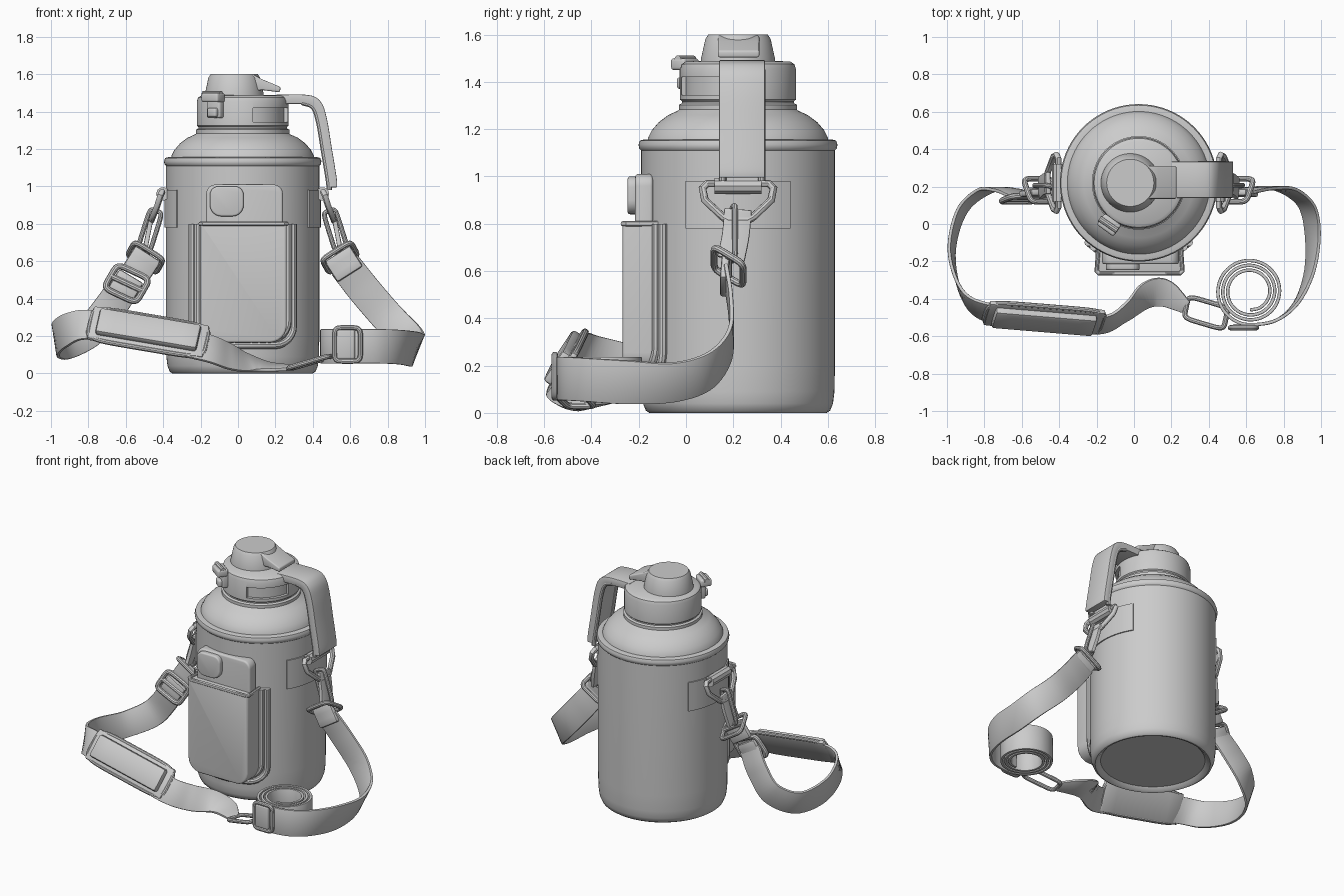
import bpy, bmesh, math
from mathutils import Vector, Matrix

if "Cube" in bpy.data.objects:
    bpy.data.objects.remove(bpy.data.objects["Cube"])

CX, CY = 0.025, 0.22          # bottle axis


def finish(name, bm, bevel=0.0, seg=3):
    bmesh.ops.recalc_face_normals(bm, faces=bm.faces)
    me = bpy.data.meshes.new(name)
    bm.to_mesh(me)
    bm.free()
    ob = bpy.data.objects.new(name, me)
    bpy.context.collection.objects.link(ob)
    if bevel:
        m = ob.modifiers.new("bevel", 'BEVEL')
        m.width, m.segments, m.limit_method = bevel, seg, 'ANGLE'
        m.angle_limit = math.radians(40)
    return ob


def skin(bm, rings, closed=False):
    for a, b in zip(rings, rings[1:]):
        n = len(a)
        for i in range(n):
            bm.faces.new((a[i], a[(i + 1) % n], b[(i + 1) % n], b[i]))
    bm.faces.new(rings[0])
    bm.faces.new(rings[-1])


def lathe(name, prof, cx=CX, cy=CY, n=80):
    bm = bmesh.new()
    rings = [[bm.verts.new((cx + r * math.cos(k * math.tau / n), cy + r * math.sin(k * math.tau / n), z))
              for k in range(n)] for r, z in prof]
    skin(bm, rings)
    return finish(name, bm)


def smooth(pts, k):
    p = [Vector(q) for q in pts]
    p = [2 * p[0] - p[1]] + p + [2 * p[-1] - p[-2]]
    out = []
    for i in range(1, len(p) - 2):
        a, b, c, d = p[i - 1:i + 3]
        for j in range(k):
            t = j / k
            out.append(0.5 * (2 * b + (c - a) * t + (2 * a - 5 * b + 4 * c - d) * t * t
                              + (3 * b - a - 3 * c + d) * t ** 3))
    return out + [p[-2]]


def ribbon(name, ctrl, hw, th, k=8, bevel=0.005):
    """Strip along a path; each control point is x,y,z + width direction."""
    s = smooth(ctrl, k)
    pos = [Vector(q[:3]) for q in s]
    bm, rings = bmesh.new(), []
    for i, q in enumerate(s):
        t = (pos[min(i + 1, len(s) - 1)] - pos[max(i - 1, 0)]).normalized()
        w = Vector(q[3:6])
        size = w.length
        w = (w - t * w.dot(t)).normalized()
        nrm = t.cross(w) * th / 2
        w = w * size * hw
        rings.append([bm.verts.new(pos[i] + o) for o in (w + nrm, w - nrm, -w - nrm, -w + nrm)])
    skin(bm, rings)
    return finish(name, bm, bevel, 2)


def tube(name, pts, r, cyclic=True):
    cu = bpy.data.curves.new(name, 'CURVE')
    cu.dimensions, cu.bevel_depth, cu.bevel_resolution, cu.use_fill_caps = '3D', r, 3, True
    sp = cu.splines.new('POLY')
    sp.points.add(len(pts) - 1)
    for p, q in zip(sp.points, pts):
        p.co = (*q, 1)
    sp.use_cyclic_u = cyclic
    ob = bpy.data.objects.new(name, cu)
    bpy.context.collection.objects.link(ob)
    return ob


def frame(name, c, u, v, hu, hv, r, bar=False):
    """Rounded rectangular wire ring, optionally with a middle bar."""
    c, u, v = Vector(c), Vector(u).normalized(), Vector(v).normalized()
    pw = lambda x: math.copysign(abs(x) ** 0.35, x)
    tube(name, [c + u * hu * pw(math.cos(a)) + v * hv * pw(math.sin(a))
                for a in (math.tau * (i + .5) / 40 for i in range(40))], r)
    if bar:
        tube(name + "_bar", [c - u * hu, c + u * hu], r, False)


def prism(name, outline, y0, y1, bevel):
    bm = bmesh.new()
    skin(bm, [[bm.verts.new((x, y, z)) for x, z in outline] for y in (y0, y1)])
    return finish(name, bm, bevel)


def rrect(x0, x1, z0, z1, rb, rt, n=6):
    out = []
    for cx, cz, r, a0 in ((x0 + rb, z0 + rb, rb, 180), (x1 - rb, z0 + rb, rb, 270),
                          (x1 - rt, z1 - rt, rt, 0), (x0 + rt, z1 - rt, rt, 90)):
        out += [(cx + r * math.cos(math.radians(a0 + 90 * i / n)),
                 cz + r * math.sin(math.radians(a0 + 90 * i / n))) for i in range(n + 1)]
    return out


def patch(name, a0, a1, z0, z1, r0, r1, n=16):
    """Panel wrapped round the bottle axis."""
    bm, rings = bmesh.new(), []
    for i in range(n + 1):
        a = math.radians(a0 + (a1 - a0) * i / n)
        rings.append([bm.verts.new((CX + r * math.cos(a), CY + r * math.sin(a), z))
                      for r, z in ((r0, z0), (r1, z0), (r1, z1), (r0, z1))])
    skin(bm, rings)
    return finish(name, bm)


def box(name, loc, size, rz=0, bevel=0.012):
    bm = bmesh.new()
    bmesh.ops.create_cube(bm, size=1, matrix=Matrix.Translation(loc) @ Matrix.Rotation(rz, 4, 'Z')
                          @ Matrix.Diagonal((*size, 1)))
    return finish(name, bm, bevel)


# Bottle: sleeve, hem, shoulder, cap
lathe("sleeve", [(0.01, 0.025), (0.34, 0.025), (0.36, 0.004), (0.375, 0), (0.39, 0.01), (0.402, 0.04),
                 (0.408, 0.09), (0.41, 0.2), (0.41, 1.11), (0.418, 1.118), (0.421, 1.135),
                 (0.415, 1.152), (0.395, 1.157), (0.01, 1.157)])
lathe("shoulder", [(0.01, 1.14), (0.385, 1.14), (0.38, 1.165), (0.365, 1.195), (0.335, 1.23),
                   (0.295, 1.26), (0.255, 1.278), (0.235, 1.295), (0.01, 1.295)])
cap = lathe("cap", [(0.01, 1.275), (0.235, 1.275), (0.25, 1.283), (0.25, 1.303), (0.237, 1.31),
                    (0.237, 1.318), (0.245, 1.325), (0.245, 1.455), (0.238, 1.475), (0.22, 1.487), (0.01, 1.49)])
slot = patch("slot_cutter", -77, -10, 1.345, 1.42, 0.225, 0.3)
slot.hide_render = True
cut = cap.modifiers.new("slot", 'BOOLEAN')
cut.operation, cut.object = 'DIFFERENCE', slot

# Flip lid with tongue
lathe("flip_lid", [(0.01, 1.47), (0.158, 1.47), (0.156, 1.5), (0.138, 1.582), (0.126, 1.6), (0.01, 1.6)], -0.02, CY, 64)
prism("lid_tongue", [(-0.02, 1.5), (0.13, 1.515), (0.225, 1.503), (0.227, 1.532), (0.13, 1.572),
                     (0.085, 1.596), (-0.02, 1.598)], 0.135, 0.31, 0.008)

# Carry handle
hp = ((0.2, 1.465), (0.36, 1.465), (0.42, 1.44), (0.45, 1.36), (0.477, 1.2), (0.503, 1.04), (0.505, 0.995))
ribbon("carry_handle", [(x, 0.237, z, 0, 1, 0) for x, z in hp], 0.097, 0.05, 8, 0.018)
for i, y in enumerate((0.155, 0.32)):
    tube("handle_rim_%d" % i, [q + Vector((-0.018, 0, -0.015)) for q in
                               smooth([(x, y, z) for x, z in hp[1:]], 6)], 0.016, False)

# Latch on the cap
rz = math.radians(-36)
box("latch_base", (-0.12, 0.015, 1.42), (0.09, 0.05, 0.11), rz)
box("latch_button", (-0.133, -0.005, 1.475), (0.11, 0.075, 0.05), rz)
box("latch_tip", (-0.13, -0.005, 1.395), (0.06, 0.05, 0.05), rz)
tube("latch_pin", [(-0.185, 0.03, 1.495), (-0.09, -0.035, 1.495)], 0.017, False)

# Phone in front pocket
prism("phone", rrect(-0.17, 0.24, 0.3, 1.01, 0.04, 0.05), -0.215, -0.14, 0.012)
prism("phone_camera", rrect(-0.15, 0.03, 0.84, 1.0, 0.06, 0.045), -0.247, -0.2, 0.01)
prism("pocket", rrect(-0.2, 0.26, 0.165, 0.8, 0.09, 0.012), -0.268, -0.06, 0.02)
tube("pocket_lip", [(-0.19, -0.12, 0.8), (-0.2, -0.25, 0.8), (-0.185, -0.265, 0.8), (0.245, -0.265, 0.8),
                    (0.26, -0.25, 0.8), (0.25, -0.12, 0.8)], 0.012, False)
for nm, g, r in (("pocket_piping", 0.27, 0.02), ("pocket_seam", 0.24, 0.022)):
    u = [(CX - g, 0.8)] + rrect(CX - g, CX + g, 0.425 - g - 0.005, 0.8, 0.1, 0.01)[:14] + [(CX + g, 0.8)]
    dense = []
    for a, b in zip(u, u[1:]):
        dense += [(a[0] + (b[0] - a[0]) * j / 8, a[1] + (b[1] - a[1]) * j / 8) for j in range(8)]
    tube(nm, [(x, CY - math.sqrt(0.418 ** 2 - (x - CX) ** 2), z) for x, z in dense + [u[-1]]], r, False)

# Side patches and strap hardware, mirrored
for s, side in ((1, "right"), (-1, "left")):
    X = lambda x: CX + s * (x - CX)
    a = 0 if s > 0 else 180
    patch(side + "_patch", a - 32, a + 32, 0.78, 0.98, 0.40, 0.418)
    tube(side + "_bar_sleeve", [(X(0.452), 0.12, 0.96), (X(0.452), 0.32, 0.96)], 0.036, False)
    tube(side + "_ring", [(X(x), y, z) for x, y, z in (
        (0.455, 0.09, 0.97), (0.455, 0.35, 0.97), (0.465, 0.37, 0.95), (0.48, 0.36, 0.9), (0.51, 0.28, 0.825),
        (0.515, 0.26, 0.815), (0.515, 0.18, 0.815), (0.51, 0.16, 0.825), (0.48, 0.08, 0.9), (0.465, 0.07, 0.95))], 0.017)
    ribbon(side + "_tab", [(X(0.508), 0.22, 0.86, 0, 1, 0), (X(0.53), 0.21, 0.75, 0, 1, 0),
                           (X(0.55), 0.19, 0.65, 0, 1, 0.1)], 0.058, 0.025)
    frame(side + "_link", (X(0.522), 0.2, 0.76), (s * 0.3, 0, -0.95), (s * 0.9, 0.2, 0.3), 0.115, 0.035, 0.013)
    frame(side + "_buckle", (X(0.545), 0.18, 0.62), (s * 0.8, 0, 0.5), (s * 0.25, 0.75, -0.45), 0.09, 0.075, 0.015, True)
    ribbon(side + "_buckle_wrap", [(X(0.53), 0.17, 0.64, s * .8, 0, .5), (X(0.6), 0.16, 0.53, s * .8, 0, .5)], 0.085, 0.035, 3, 0.012)
frame("left_adjuster", (-0.595, 0.135, 0.48), (-0.85, 0, 0.4), (-0.5, -0.2, -0.85), 0.095, 0.075, 0.017, True)
ribbon("left_adjuster_wrap", [(-0.57, 0.15, 0.52, -.85, 0, .4), (-0.63, 0.14, 0.42, -.85, 0, .4)], 0.08, 0.035, 3, 0.012)

# Right strap ending in a rolled coil
coil = []
for i in range(37):
    a, r = -math.pi / 2 - i * math.tau / 12, 0.178 - 0.078 * i / 36
    coil.append((0.62 + r * math.cos(a), -0.36 + r * math.sin(a), 0.145, 0, 0, 1))
ribbon("right_strap", [(0.57, 0.17, 0.58, .8, 0, .5), (0.68, 0.19, 0.44, .75, 0, .6), (0.81, 0.185, 0.29, .6, 0, .75),
                       (0.92, 0.1, 0.18, .45, 0, .85), (0.955, -0.05, 0.13, .4, 0, .9), (0.94, -0.25, 0.13, .25, 0, 1),
                       (0.87, -0.42, 0.14, .1, 0, 1), (0.76, -0.515, 0.145, 0, 0, 1)] + coil, 0.092, 0.018, 6)
frame("coil_slider", (0.585, -0.555, 0.155), (1, 0, 0), (0, 0, 1), 0.07, 0.09, 0.014)
box("coil_slider_plate", (0.575, -0.55, 0.155), (0.1, 0.03, 0.16))
frame("snap_hook", (0.385, -0.475, 0.06), (0.95, -0.28, 0.28), (0.2, 0.95, 0), 0.115, 0.06, 0.014)

# Left strap with shoulder pad
ribbon("left_strap", [(-0.6, 0.15, 0.48, -.8, 0, .5), (-0.68, 0.18, 0.36, -.75, 0, .6), (-0.79, 0.18, 0.23, -.55, 0, .8),
                      (-0.92, 0.07, 0.16, -.3, 0, .9), (-0.975, -0.15, 0.18, -.15, 0, 1), (-0.92, -0.37, 0.23, 0, .2, 1),
                      (-0.79, -0.47, 0.26, .1, .5, .85), (-0.48, -0.51, 0.21, .1, .5, .85),
                      (-0.18, -0.54, 0.14, .1, .5, .8), (-0.04, -0.47, 0.09, .1, .6, .7), (0.07, -0.38, 0.06, 0, .8, .4),
                      (0.16, -0.37, 0.035, .2, .8, .2), (0.28, -0.445, 0.03, .2, .35, .1)], 0.09, 0.018)
wd = (0.1, 0.55, 0.83)
ribbon("pad_backing", [(-0.79, -0.475, 0.27, *wd), (-0.17, -0.525, 0.165, *wd)], 0.105, 0.03, 6, 0.012)
ribbon("pad_cushion", [(-0.75, -0.498, 0.278, *wd), (-0.21, -0.543, 0.187, *wd)], 0.078, 0.05, 6, 0.015)
frame("pad_piping", (-0.48, -0.5, 0.2175), (0.62, -0.05, -0.105), (0.19, 0.55, 0.81), 0.315, 0.105, 0.014)

# Apply everything, drop the cutter, smooth shading
bpy.ops.object.select_all(action='SELECT')
bpy.context.view_layer.objects.active = cap
bpy.ops.object.convert(target='MESH')
bpy.data.objects.remove(slot, do_unlink=True)
bpy.ops.object.select_all(action='SELECT')
bpy.ops.object.shade_smooth_by_angle(angle=math.radians(35))
